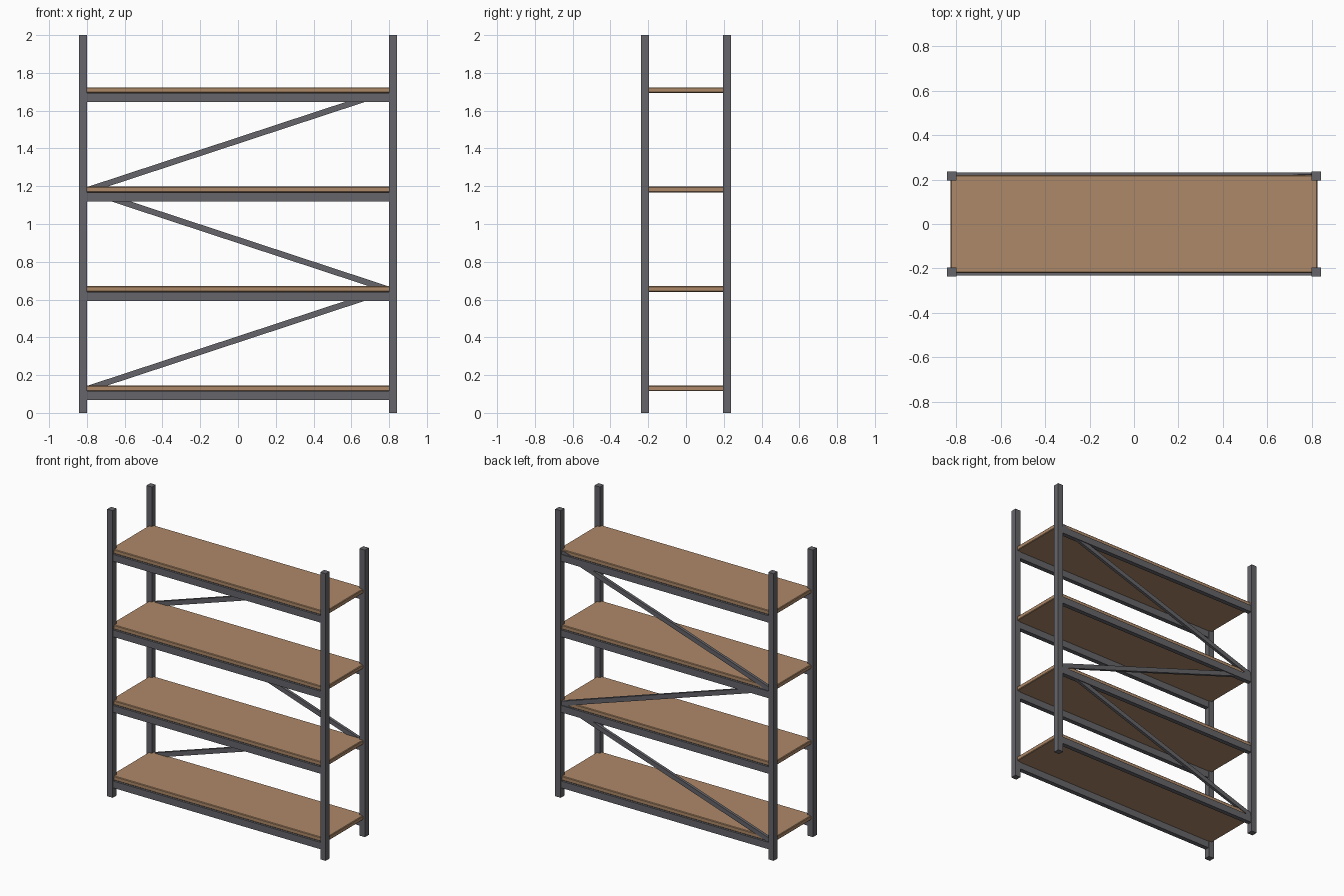
import bpy, math

if "Cube" in bpy.data.objects:
    bpy.data.objects.remove(bpy.data.objects["Cube"])

W, D, H = 0.842, 0.237, 2.0      # half width, half depth, height
P = 0.042                        # post thickness
PX, PY = W - P / 2, D - P / 2    # post centres
LEVELS = [0.126 + 0.5263 * i for i in range(4)]


def material(name, rgb):
    m = bpy.data.materials.new(name)
    m.diffuse_color = (*rgb, 1)
    m.use_nodes = True
    m.node_tree.nodes["Principled BSDF"].inputs["Base Color"].default_value = m.diffuse_color
    return m


STEEL = material("dark_steel", (0.13, 0.13, 0.145))
WOOD = material("board_wood", (0.42, 0.25, 0.14))


def box(name, loc, size, mat, tilt=0.0, bevel=0.0):
    bpy.ops.mesh.primitive_cube_add(size=1, location=loc)
    ob = bpy.context.object
    ob.name = name
    ob.scale = size
    bpy.ops.object.transform_apply(location=False, rotation=False, scale=True)
    ob.rotation_euler.y = tilt
    ob.data.materials.append(mat)
    if bevel:
        mod = ob.modifiers.new("edge", 'BEVEL')
        mod.width = bevel
        mod.segments = 1
    return ob


# corner posts
for sx, xn in ((-1, "left"), (1, "right")):
    for sy, yn in ((-1, "front"), (1, "back")):
        box(f"{yn}_{xn}_post", (sx * PX, sy * PY, H / 2), (P, P, H), STEEL)

# shelf boards resting on front and back beams
for i, z in enumerate(LEVELS, 1):
    box(f"shelf_board_{i}", (0, 0, z + 0.004), (1.653, 0.442, 0.03), WOOD, bevel=0.004)
    for sy, yn in ((-1, "front"), (1, "back")):
        box(f"{yn}_beam_{i}", (0, sy * PY, z - 0.035), (2 * (W - P) + 0.01, 0.0316, 0.048), STEEL)

# zigzag braces across the back
for i in range(3):
    rise = LEVELS[i + 1] - LEVELS[i]
    run = 2 * (W - P)
    sign = -1 if i % 2 == 0 else 1
    box(f"back_brace_{i + 1}", (0, PY, (LEVELS[i] + LEVELS[i + 1]) / 2),
        (math.hypot(run, rise), 0.02, 0.0316), STEEL, tilt=sign * math.atan2(rise, run))
